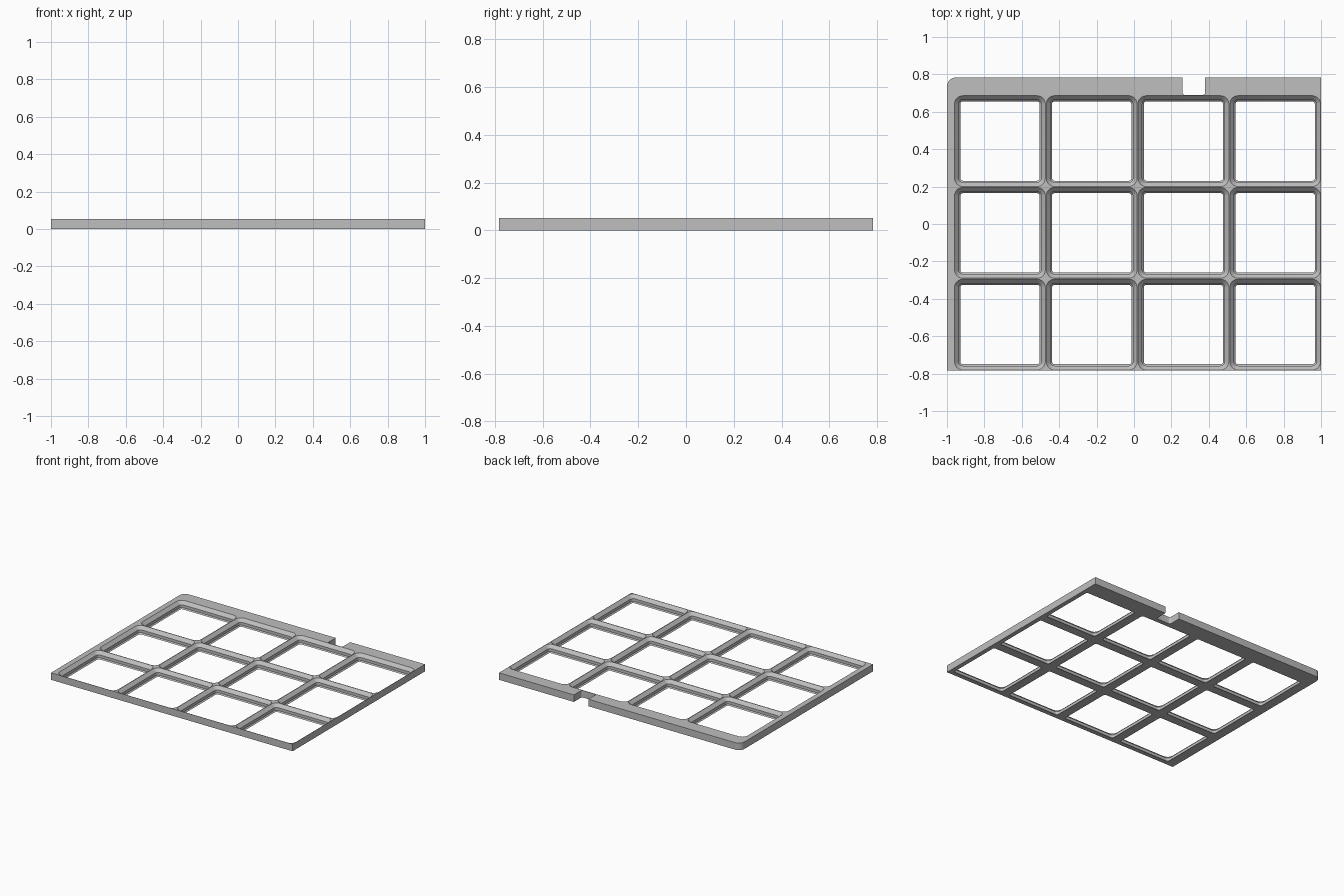
import bpy, bmesh, math

cube = bpy.data.objects.get("Cube")
if cube:
    bpy.data.objects.remove(cube, do_unlink=True)

PITCH = 0.4905       # cell spacing
HALF_Y = 0.783
HEIGHT = 0.0525
RIM = 0.0025         # half width of the flat ridge top
CORNER = 0.047       # corner radius of a full cell
COLS, ROWS = 4, 3

grey = bpy.data.materials.new("light grey plastic")
grey.use_nodes = True
grey.diffuse_color = (0.52, 0.52, 0.52, 1)
grey.node_tree.nodes["Principled BSDF"].inputs["Base Color"].default_value = (0.52, 0.52, 0.52, 1)


def arc(cx, cy, r, start, end, steps=8):
    return [(cx + r * math.cos(math.radians(start + (end - start) * i / steps)),
             cy + r * math.sin(math.radians(start + (end - start) * i / steps)))
            for i in range(steps + 1)]


def rounded_square(cx, cy, half, r):
    k = half - r
    points = []
    for sx, sy, a in ((1, 1, 0), (-1, 1, 90), (-1, -1, 180), (1, -1, 270)):
        points += arc(cx + sx * k, cy + sy * k, r, a, a + 90)
    return points


def loft(bm, rings):
    """Closed solid through a stack of (outline, z) rings."""
    loops = [[bm.verts.new((x, y, z)) for x, y in pts] for pts, z in rings]
    n = len(loops[0])
    for low, high in zip(loops, loops[1:]):
        for i in range(n):
            j = (i + 1) % n
            bm.faces.new((low[i], low[j], high[j], high[i]))
    bm.faces.new(loops[0][::-1])
    bm.faces.new(loops[-1])


def make_object(name, bm):
    bmesh.ops.recalc_face_normals(bm, faces=bm.faces)
    mesh = bpy.data.meshes.new(name)
    bm.to_mesh(mesh)
    bm.free()
    mesh.materials.append(grey)
    obj = bpy.data.objects.new(name, mesh)
    bpy.context.collection.objects.link(obj)
    return obj


# Slab outline with one rounded back corner and a notch in the back edge
notch_l, notch_r, notch_y, fillet = 0.26, 0.38, HALF_Y - 0.093, 0.012
outline = [(-1, -HALF_Y), (1, -HALF_Y), (1, HALF_Y), (notch_r, HALF_Y)]
outline += arc(notch_r - fillet, notch_y + fillet, fillet, 0, -90, 4)
outline += arc(notch_l + fillet, notch_y + fillet, fillet, 270, 180, 4)
outline += [(notch_l, HALF_Y)]
outline += arc(-1 + CORNER, HALF_Y - CORNER, CORNER, 90, 180)
bm = bmesh.new()
loft(bm, [(outline, 0), (outline, HEIGHT)])
plate = make_object("grid_plate", bm)

# Stepped sockets: small chamfer, straight wall, large chamfer up to the rim
profile = [(0.0332, -0.02), (0.0332, 0), (0.025, 0.0082), (0.025, 0.0292),
           (RIM, HEIGHT), (RIM, HEIGHT + 0.02)]
bm = bmesh.new()
for col in range(COLS):
    for row in range(ROWS):
        cx = 1 - PITCH * (COLS - col - 0.5)
        cy = -HALF_Y + PITCH * (row + 0.5)
        loft(bm, [(rounded_square(cx, cy, PITCH / 2 - inset, CORNER - inset), z)
                  for inset, z in profile])
cutter = make_object("socket_cutter", bm)
cutter.hide_render = True

# Cut the sockets and keep only the finished plate
mod = plate.modifiers.new("sockets", 'BOOLEAN')
mod.operation = 'DIFFERENCE'
mod.solver = 'EXACT'
mod.object = cutter
bpy.context.view_layer.objects.active = plate
plate.select_set(True)
bpy.ops.object.modifier_apply(modifier=mod.name)
bpy.data.objects.remove(cutter, do_unlink=True)
bpy.ops.object.shade_smooth_by_angle(angle=math.radians(25))
